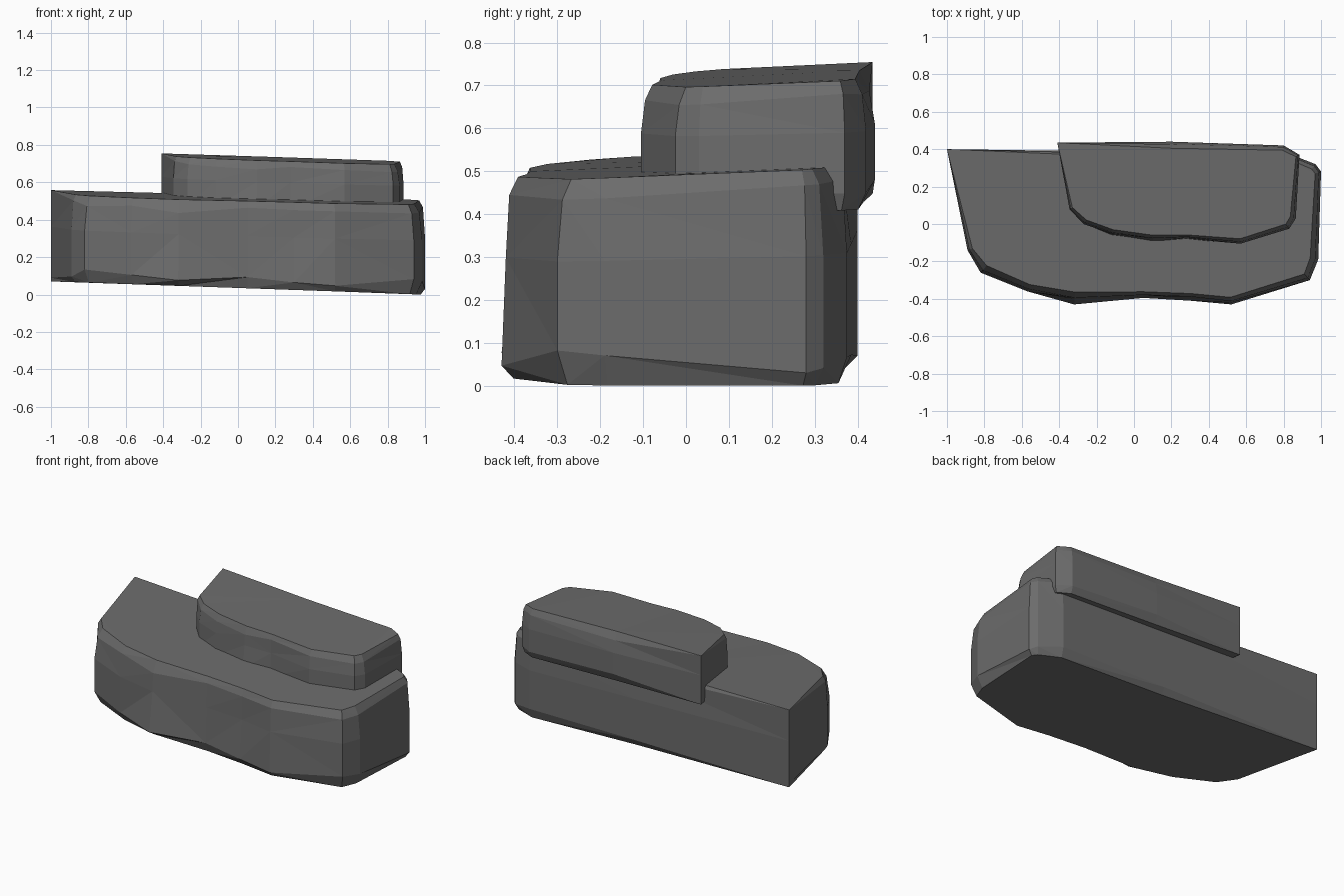
import bpy
import bmesh
from mathutils import Vector

cube = bpy.data.objects.get("Cube")
if cube:
    bpy.data.objects.remove(cube)

stone = bpy.data.materials.new("dark grey stone")
stone.use_nodes = True
COLOUR = (0.15, 0.15, 0.15, 1)
stone.diffuse_color = COLOUR
bsdf = stone.node_tree.nodes["Principled BSDF"]
bsdf.inputs["Base Color"].default_value = COLOUR
bsdf.inputs["Roughness"].default_value = 0.9


def inward(points, i):
    """Direction pointing into a counter-clockwise outline at point i."""
    a, b, c = (Vector(points[j % len(points)][:2]) for j in (i - 1, i, i + 1))
    d = (b - a).normalized() + (c - b).normalized()
    return Vector((-d.y, d.x)).normalized()


def make_slab(name, outline, bottom, top, wear, rings):
    """Loft worn rings; each outline point is x, y, softness, chip, dent."""
    bm = bmesh.new()
    loops = []
    for kind, inset, drop in rings:
        loop = []
        for i, (x, y, soft, chip, dent) in enumerate(outline):
            low, high = bottom(x, y), top(x, y)
            z, shift = {
                "base": (low, inset * soft),
                "chip": (low + chip, 0),
                "waist": (low + (high - low) * drop, dent),
                "shoulder": (high - drop * soft, inset * soft + dent * 0.4),
                "crown": (high, inset * soft),
            }[kind]
            p = Vector((x, y)) + inward(outline, i) * shift * wear
            loop.append(bm.verts.new((p.x, p.y, z)))
        loops.append(loop)
    n = len(outline)
    for lower, upper in zip(loops, loops[1:]):
        for i in range(n):
            j = (i + 1) % n
            bm.faces.new((lower[i], lower[j], upper[j], upper[i]))
    bm.faces.new(loops[0][::-1])
    bm.faces.new(loops[-1])
    bmesh.ops.triangulate(bm, faces=bm.faces[:])
    bmesh.ops.recalc_face_normals(bm, faces=bm.faces[:])
    mesh = bpy.data.meshes.new(name)
    bm.to_mesh(mesh)
    bm.free()
    mesh.materials.append(stone)
    obj = bpy.data.objects.new(name, mesh)
    bpy.context.collection.objects.link(obj)


RINGS = [("base", 0.04, 0), ("chip", 0, 0), ("waist", 0, 0.6),
         ("shoulder", 0.02, 0.06), ("crown", 0.055, 0)]

# Wide lower ledge, with a sharp back corner at its low-x end
lower_outline = [
    (-1.0, 0.40, 0, 0.02, 0),
    (-0.89, -0.14, 0.5, 0.03, 0),
    (-0.82, -0.26, 0.9, 0.07, 0),
    (-0.57, -0.36, 0.7, 0.05, 0),
    (-0.32, -0.43, 1.2, 0.03, 0.03),
    (0.05, -0.395, 0.6, 0.06, 0.01),
    (0.30, -0.41, 0.7, 0.04, 0.02),
    (0.52, -0.43, 0.7, 0.03, 0.01),
    (0.94, -0.30, 0.8, 0.08, 0),
    (0.985, -0.19, 0.8, 0.07, 0),
    (1.0, 0.28, 0.6, 0.03, 0),
    (0.97, 0.32, 0.6, 0.04, 0),
    (0.83, 0.375, 0.5, 0.06, 0),
    (0.10, 0.385, 0.6, 0.04, 0),
]
make_slab("lower_ledge", lower_outline,
          lambda x, y: 0.035 - 0.035 * x,
          lambda x, y: 0.517 - 0.025 * x + 0.04 * y,
          1.0, RINGS)

# Smaller upper ledge, overhanging slightly at the back
upper_outline = [
    (-0.41, 0.435, 0, 0.02, 0),
    (-0.345, 0.08, 0.4, 0.03, 0),
    (-0.27, 0.0, 0.6, 0.03, 0),
    (-0.12, -0.06, 0.7, 0.03, 0.01),
    (0.10, -0.095, 0.8, 0.03, 0.02),
    (0.28, -0.08, 0.5, 0.03, 0.01),
    (0.57, -0.105, 0.6, 0.03, 0),
    (0.83, -0.025, 0.7, 0.03, 0),
    (0.865, 0.03, 0.7, 0.03, 0),
    (0.885, 0.37, 0.5, 0.04, 0),
    (0.80, 0.42, 0.6, 0.04, 0),
    (0.20, 0.44, 0.8, 0.05, 0),
]
make_slab("upper_ledge", upper_outline,
          lambda x, y: 0.435 - 0.03 * x,
          lambda x, y: 0.724 - 0.032 * x + 0.04 * y,
          0.8, RINGS)
